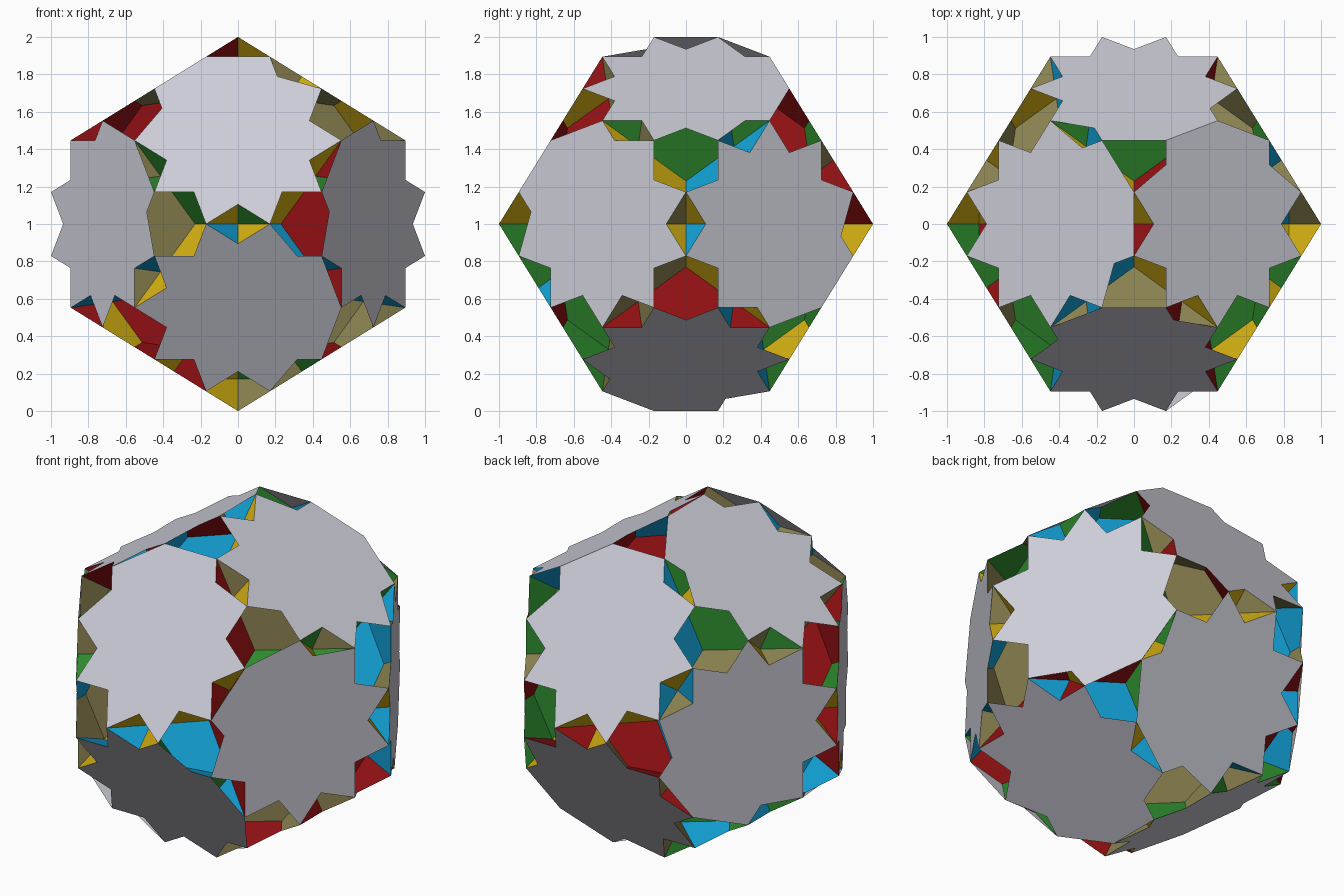
import bpy, bmesh, math
from itertools import product
from mathutils import Vector, Matrix

if "Cube" in bpy.data.objects:
    bpy.data.objects.remove(bpy.data.objects["Cube"])

PHI = (1 + math.sqrt(5)) / 2
LIFT = Vector((0, 0, 1))


def srgb(r, g, b):
    f = lambda c: c / 12.92 if c <= 0.04045 else ((c + 0.055) / 1.055) ** 2.4
    return (f(r / 255), f(g / 255), f(b / 255), 1)


def material(name, rgb):
    m = bpy.data.materials.new(name)
    m.diffuse_color = srgb(*rgb)
    m.use_nodes = True
    m.node_tree.nodes["Principled BSDF"].inputs["Base Color"].default_value = m.diffuse_color
    return m


def build(name, polygons, mat):
    """One flat-faced object from (outward normal, corner list) polygons."""
    bm = bmesh.new()
    for normal, pts in polygons:
        face = bm.faces.new([bm.verts.new(p + LIFT) for p in pts])
        face.normal_update()
        if face.normal.dot(normal) < 0:
            face.normal_flip()
    mesh = bpy.data.meshes.new(name)
    bm.to_mesh(mesh)
    bm.free()
    mesh.materials.append(mat)
    obj = bpy.data.objects.new(name, mesh)
    bpy.context.collection.objects.link(obj)


# The 60 corner points: cyclic permutations with all signs
corners = []
for t in ((0, 1 / PHI, 2 + PHI), (1 / PHI, PHI, 2 * PHI), (PHI, 2, PHI ** 2)):
    for s in product((-1, 1), repeat=3):
        if t[0] == 0 and s[0] < 0:
            continue
        p = [a * b / (2 + PHI) for a, b in zip(t, s)]
        for k in range(3):
            corners.append(Vector(p[k:] + p[:k]))


# Ten-pointed star outline; point 0 has both neighbouring notches closed
def spike(k):
    return Vector((math.cos(k * math.pi / 5), math.sin(k * math.pi / 5)))


def cross_point(a, b, c, d):
    r, s = b - a, d - c
    return a + r * ((c - a).cross(s) / r.cross(s))


outline = []
inner = math.cos(math.radians(54)) / math.cos(math.radians(36))
half_notch = cross_point(spike(0), spike(2), spike(1), spike(4))
for k in range(10):
    outline.append(spike(k))
    if k == 1:
        outline.append(half_notch)
    elif k == 8:
        outline.append(Vector((half_notch.x, -half_notch.y)))
    elif 1 < k < 8:
        outline.append(spike(k + 0.5) * inner)

# Star plates: plane direction, then the corner with the closed notches
STARS = [
    ((0, -PHI, 1), (-.17, -.45, .89)),
    ((0, -PHI, -1), (.55, -.72, -.45)),
    ((-PHI, -1, 0), (-.55, -.72, .45)),
    ((PHI, -1, 0), (.55, -.72, .45)),
    ((PHI, 1, 0), (.55, .72, -.45)),
    ((-PHI, 1, 0), (-.55, .72, -.45)),
    ((1, 0, PHI), (.45, .55, .72)),
    ((-1, 0, PHI), (0, .17, 1)),
    ((1, 0, -PHI), (0, -.17, -1)),
    ((-1, 0, -PHI), (-.72, -.45, -.55)),
    ((0, PHI, 1), (.17, .45, .89)),
    ((0, PHI, -1), (.45, .55, -.72)),
]
plates = []
for direction, hint in STARS:
    n = Vector(direction)
    centre = n * (PHI / n.length_squared)
    n.normalize()
    start = min(corners, key=lambda c: (c - Vector(hint)).length)
    u = start - centre
    w = n.cross(u)
    plates.append((n, [centre + u * p.x + w * p.y for p in outline]))
build("star_plates", plates, material("grey", (206, 206, 217)))


# Hexagon sheets: four per colour in tetrahedral directions,
# each colour turned a fifth around one star axis
def hexagon(n):
    dist = 3 / math.sqrt(3) / (2 + PHI)
    pts = [c for c in corners if abs(c.dot(n) - dist) < 0.005]
    u = (pts[0] - n * dist).normalized()
    w = n.cross(u)
    return n, sorted(pts, key=lambda p: math.atan2(p.dot(w), p.dot(u)))


COLOURS = [
    ("gold", (210, 174, 18)),
    ("khaki", (138, 130, 80)),
    ("green", (46, 140, 46)),
    ("blue", (17, 158, 210)),
    ("dark_red", (143, 15, 18)),
]
axis = Vector((1, 0, PHI)).normalized()
for i, (name, rgb) in enumerate(COLOURS):
    turn = Matrix.Rotation(math.radians(72 * i), 3, axis)
    normals = [turn @ Vector(d).normalized()
               for d in ((1, 1, 1), (1, -1, -1), (-1, 1, -1), (-1, -1, 1))]
    build(name + "_hexagons", [hexagon(n) for n in normals], material(name, rgb))
